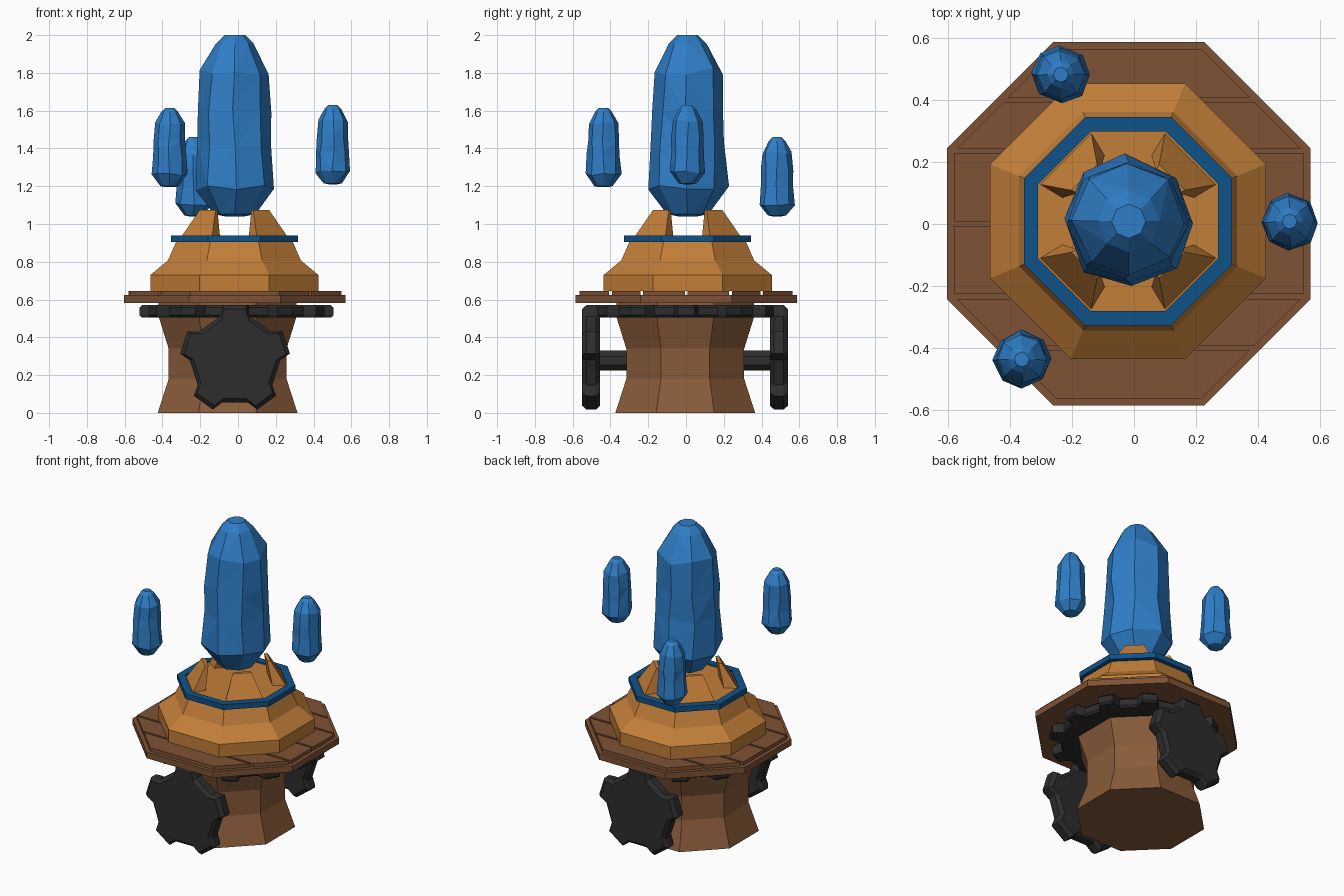
import bpy, bmesh, math, random
from mathutils import Matrix, Vector

if "Cube" in bpy.data.objects:
    bpy.data.objects.remove(bpy.data.objects["Cube"])

random.seed(4)


def material(name, r, g, b):
    m = bpy.data.materials.new(name)
    m.diffuse_color = (r, g, b, 1)
    m.use_nodes = True
    m.node_tree.nodes["Principled BSDF"].inputs["Base Color"].default_value = m.diffuse_color
    return m


BROWN = material("column brown", 0.25, 0.105, 0.042)
WOOD = material("deck brown", 0.21, 0.085, 0.036)
ORANGE = material("bronze orange", 0.54, 0.21, 0.04)
NAVY = material("ring dark blue", 0.005, 0.085, 0.25)
BLUE = material("crystal blue", 0.028, 0.21, 0.58)
BLACK = material("gear black", 0.026, 0.026, 0.026)


def finish(bm, name, mat, loc=(0, 0, 0), matrix=None):
    if matrix:
        bmesh.ops.transform(bm, matrix=matrix, verts=bm.verts)
    bmesh.ops.recalc_face_normals(bm, faces=bm.faces)
    me = bpy.data.meshes.new(name)
    bm.to_mesh(me)
    bm.free()
    me.materials.append(mat)
    ob = bpy.data.objects.new(name, me)
    ob.location = loc
    bpy.context.collection.objects.link(ob)
    return ob


def skin(bm, rings, caps=True, loop=False):
    """Join rings of points with quads."""
    vs = [[bm.verts.new(p) for p in ring] for ring in rings]
    n = len(vs[0])
    pairs = list(zip(vs, vs[1:])) + ([(vs[-1], vs[0])] if loop else [])
    for a, b in pairs:
        for i in range(n):
            j = (i + 1) % n
            bm.faces.new((a[i], a[j], b[j], b[i]))
    if caps and not loop:
        bm.faces.new(vs[0][::-1])
        bm.faces.new(vs[-1])


def octagon(half, z):
    """Flat side facing front; half is the distance to a flat side."""
    r = half / math.cos(math.pi / 8)
    return [(r * math.cos((k + .5) * math.pi / 4), r * math.sin((k + .5) * math.pi / 4), z)
            for k in range(8)]


def octa_lathe(name, profile, mat, loc, loop=False):
    bm = bmesh.new()
    skin(bm, [octagon(h, z) for h, z in profile], loop=loop)
    return finish(bm, name, mat, loc)


def gear(name, teeth, tip, root, thick, bevel, loc, matrix=None, start=math.pi / 2):
    """Toothed disc with chamfered rims, axis along z before the matrix."""
    step = 2 * math.pi / teeth

    def ring(inset, z):
        pts = []
        for k in range(teeth):
            for off, r in ((-.27, root), (-.17, tip), (.17, tip), (.27, root)):
                a = start + (k + off) * step
                pts.append(((r - inset) * math.cos(a), (r - inset) * math.sin(a), z))
        return pts
    bm = bmesh.new()
    h = thick / 2
    skin(bm, [ring(bevel, -h), ring(0, -h + bevel), ring(0, h - bevel), ring(bevel, h)])
    return finish(bm, name, BLACK, loc, matrix)


# Flared column
octa_lathe("column", [(.37, 0), (.312, .18), (.312, .34), (.365, .51), (.365, .585)],
           BROWN, (-.055, -.004, 0))

# Gears: one flat below the deck, two upright on a shared axle
gear("flat_gear", 12, .515, .45, .065, .012, (-.008, 0, .5375))
upright = Matrix.Rotation(math.pi / 2, 4, 'X')
for name, y in (("front_gear", -.502), ("back_gear", .492)):
    gear(name, 5, .292, .24, .095, .022, (-.016, y, .285), upright)
bm = bmesh.new()
bmesh.ops.create_cone(bm, cap_ends=True, segments=8, radius1=.058, radius2=.058, depth=.96)
finish(bm, "axle", BLACK, (-.016, 0, .277), upright @ Matrix.Rotation(math.pi / 8, 4, 'Z'))

# Deck slab and boards clipped to the octagon
octa_lathe("deck", [(.587, .582), (.587, .623)], WOOD, (-.017, .001, 0))
a = .564
corner = a * math.tan(math.pi / 8)
cuts = [0, .235, .4, a + .0075]
for side in (1, -1):
    for i in range(3):
        y0, y1 = cuts[i] + .0075, cuts[i + 1] - .0075
        ys = sorted({y0, y1} | ({corner} if y0 < corner < y1 else set()))
        half = [(min(a, a * math.sqrt(2) - y), side * y) for y in ys]
        outline = half + [(-x, y) for x, y in reversed(half)]
        bm = bmesh.new()
        skin(bm, [[(x, y, z) for x, y in outline] for z in (.623, .646)])
        finish(bm, "deck_board", WOOD, (-.017, .001, 0))

# Bronze body, blue ring and four leaning prongs
C = (-.019, .009, 0)
octa_lathe("body", [(.445, .645), (.445, .73), (.352, .807), (.298, .93)], ORANGE, C)
octa_lathe("ring", [(.29, .905), (.336, .905), (.336, .94), (.29, .94)], NAVY, C, loop=True)
for sx in (1, -1):
    for sy in (1, -1):
        bottom = [(.29, .12), (.12, .29), (.075, .215), (.215, .075)]
        top = [(.183, .1), (.1, .183), (.09, .163), (.163, .09)]
        bm = bmesh.new()
        skin(bm, [[(sx * x, sy * y, .92) for x, y in bottom],
                  [(sx * x, sy * y, 1.075) for x, y in top]])
        finish(bm, "prong", ORANGE, C)


# Floating crystals: faceted eight-sided shards, small ones are scaled copies
def crystal(name, loc, s):
    profile = [(.05, 0), (.11, .012), (.212, .15), (.196, .38), (.19, .56),
               (.178, .77), (.1, .915), (.055, .96)]
    rings = []
    for i, (r, z) in enumerate(profile):
        ring = []
        inner = 1 < i < 6
        for k in range(8):
            t = k * math.pi / 4 + (random.uniform(-.07, .07) if inner else 0)
            q = r * (random.uniform(.97, 1.05) if inner else 1)
            dz = random.uniform(-.02, .02) if inner else 0
            ring.append(Vector((q * math.cos(t), q * math.sin(t), z + dz)) * s)
        rings.append(ring)
    bm = bmesh.new()
    skin(bm, rings)
    bmesh.ops.triangulate(bm, faces=[f for f in bm.faces if len(f.verts) == 4])
    finish(bm, name, BLUE, loc)


crystal("main_crystal", (-.017, .009, 1.04), 1)
crystal("right_crystal", (.502, .008, 1.21), .437)
crystal("back_crystal", (-.236, .482, 1.04), .437)
crystal("front_left_crystal", (-.362, -.437, 1.195), .437)
